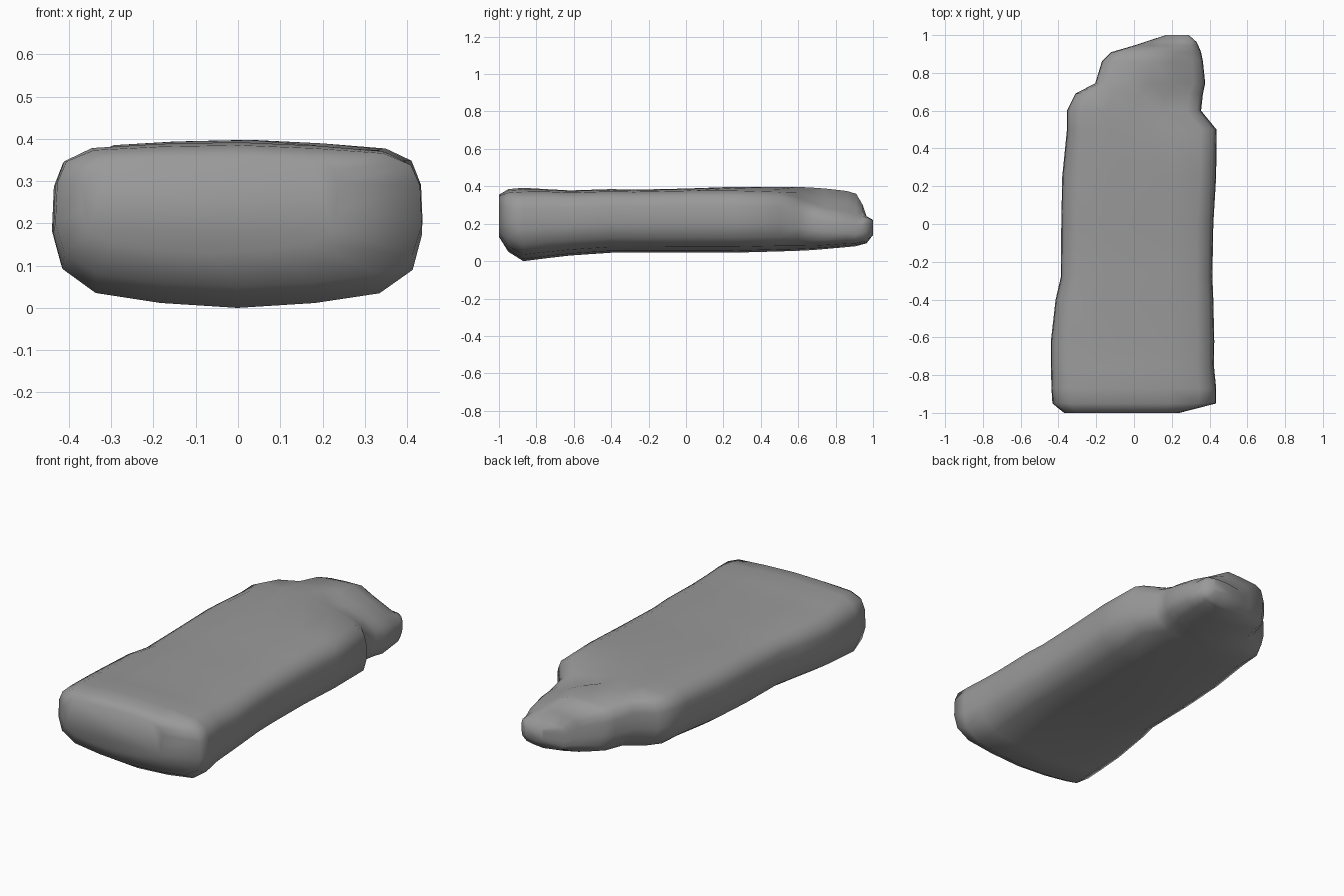
import bpy, bmesh

# Rounded slab cross-section, half-shape in -1..1 units
HALF = [(0.0, -1.0), (0.42, -0.94), (0.77, -0.82), (0.95, -0.53), (1.0, -0.1),
        (0.99, 0.47), (0.94, 0.77), (0.79, 0.93), (0.42, 0.98), (0.0, 1.0)]
PROFILE = HALF + [(-u, v) for u, v in reversed(HALF[1:-1])]

# Front to back: y, left, right, bottom, top, drop of right top, rise of left bottom
SECTIONS = [
    (-1.00, -0.37, 0.24, 0.13, 0.355, 0, 0),
    (-0.95, -0.432, 0.435, 0.05, 0.385, 0.01, 0),
    (-0.87, -0.437, 0.435, 0.00, 0.392, 0.01, 0),
    (-0.75, -0.44, 0.423, 0.015, 0.385, 0, 0),
    (-0.62, -0.44, 0.425, 0.03, 0.378, 0, 0),
    (-0.40, -0.415, 0.42, 0.045, 0.385, 0, 0),
    (-0.28, -0.387, 0.415, 0.045, 0.382, 0, 0),
    (0.00, -0.385, 0.42, 0.045, 0.388, 0, 0),
    (0.25, -0.38, 0.435, 0.045, 0.397, 0.01, 0.01),
    (0.50, -0.355, 0.437, 0.052, 0.397, 0.02, 0.02),
    (0.60, -0.355, 0.355, 0.055, 0.397, 0.06, 0.03),
    (0.69, -0.31, 0.365, 0.06, 0.392, 0.10, 0.04),
    (0.745, -0.205, 0.377, 0.065, 0.388, 0.12, 0.03),
    (0.86, -0.17, 0.365, 0.075, 0.375, 0.13, 0.03),
    (0.91, -0.12, 0.355, 0.08, 0.36, 0.14, 0.03),
    (0.945, 0.00, 0.34, 0.09, 0.30, 0.07, 0.02),
    (0.965, 0.06, 0.33, 0.095, 0.24, 0, 0.01),
    (1.00, 0.17, 0.29, 0.14, 0.22, 0, 0),
]


def section_ring(bm, y, xl, xr, zb, zt, drop, rise):
    """One cross-section; right top corner sinks, left bottom corner lifts."""
    cx, hx = (xl + xr) / 2, (xr - xl) / 2
    ring = []
    for u, v in PROFILE:
        top = zt - drop * max(u, 0)
        bottom = zb + rise * max(-u, 0)
        z = bottom + (v + 1) / 2 * (top - bottom)
        ring.append(bm.verts.new((cx + u * hx, y, z)))
    return ring


# Skin the stone slab with its low knob at the back right
bm = bmesh.new()
rings = [section_ring(bm, *s) for s in SECTIONS]
n = len(PROFILE)
for a, b in zip(rings, rings[1:]):
    for i in range(n):
        bm.faces.new((a[i], a[(i + 1) % n], b[(i + 1) % n], b[i]))
bm.faces.new(rings[0])
bm.faces.new(rings[-1])
bmesh.ops.recalc_face_normals(bm, faces=bm.faces)
for f in bm.faces:
    f.smooth = True
mesh = bpy.data.meshes.new("rock_slab")
bm.to_mesh(mesh)
bm.free()
rock = bpy.data.objects.new("rock_slab", mesh)
bpy.context.collection.objects.link(rock)

# Dark grey stone
stone = bpy.data.materials.new("stone")
stone.diffuse_color = (0.32, 0.32, 0.32, 1)
mesh.materials.append(stone)
